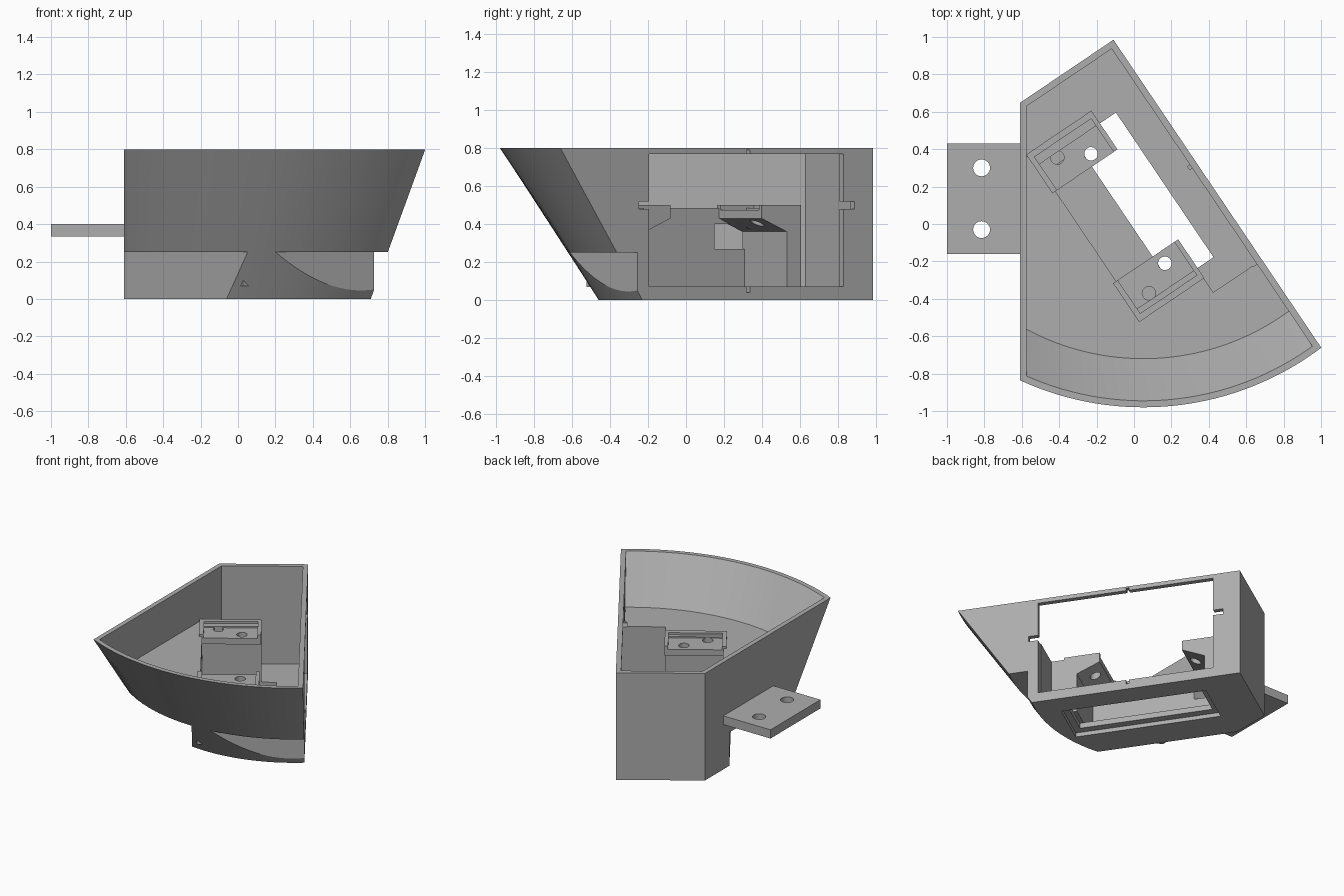
import bpy
import bmesh
import math
from mathutils import Vector

cube = bpy.data.objects.get("Cube")
if cube:
    bpy.data.objects.remove(cube, do_unlink=True)

grey = bpy.data.materials.new("plain grey")
grey.use_nodes = True
COLOR = (0.42, 0.42, 0.42, 1)
grey.diffuse_color = COLOR
grey.node_tree.nodes["Principled BSDF"].inputs["Base Color"].default_value = COLOR

# Slanted frame: OUT points out of the long wall, ALONG runs along it
ALONG = Vector((1.11, -1.645, 0)).normalized()
OUT = Vector((-ALONG.y, ALONG.x, 0))
CENTRE = Vector((0.05, 0.6, 0))
LEFT, WALL, BACK = -0.61, 0.46, -0.878
UP = Vector((0, 0, 1))


def at(n, d, z=0):
    return OUT * n + ALONG * d + UP * z


def side_point(x, d):
    """Point at a given x on the line of constant distance along the wall."""
    return Vector((x, (ALONG.x * x - d) / -ALONG.y, 0))


def finish(name, bm):
    bmesh.ops.recalc_face_normals(bm, faces=bm.faces)
    mesh = bpy.data.meshes.new(name)
    bm.to_mesh(mesh)
    bm.free()
    mesh.materials.append(grey)
    ob = bpy.data.objects.new(name, mesh)
    bpy.context.collection.objects.link(ob)
    return ob


def loft(name, low, high):
    bm = bmesh.new()
    a = [bm.verts.new(p) for p in low]
    b = [bm.verts.new(p) for p in high]
    bm.faces.new(a)
    bm.faces.new(b)
    for i in range(len(a)):
        j = (i + 1) % len(a)
        bm.faces.new((a[i], a[j], b[j], b[i]))
    return finish(name, bm)


def prism(name, pts, move):
    return loft(name, pts, [p + move for p in pts])


def box(name, n0, n1, d0, d1, z0, z1):
    pts = [at(n0, d0, z0), at(n1, d0, z0), at(n1, d1, z0), at(n0, d1, z0)]
    return prism(name, pts, UP * (z1 - z0))


def floor_cut(pts, z0, z1):
    return prism("cutter", [p + UP * z0 for p in pts], UP * (z1 - z0))


def rod(x, y, r, z0, z1):
    ring = [Vector((x + r * math.cos(a * math.tau / 32),
                    y + r * math.sin(a * math.tau / 32), z0)) for a in range(32)]
    return prism("cutter", ring, UP * (z1 - z0))


def outline(radius, inset, z, steps=40):
    """Straight back and sides closed by a front arc."""
    x, wall, back = LEFT + inset, WALL - inset, BACK + inset
    off = wall - CENTRE.dot(OUT)
    right = OUT * off + ALONG * math.sqrt(radius ** 2 - off ** 2)
    a0 = math.atan2(right.y, right.x)
    a1 = -math.acos((x - CENTRE.x) / radius)
    pts = [side_point(x, back), at(wall, back)]
    for i in range(steps + 1):
        a = a0 + (a1 - a0) * i / steps
        pts.append(CENTRE + Vector((math.cos(a), math.sin(a), 0)) * radius)
    return [p + UP * z for p in pts]


def cut(ob, cutters):
    for c in cutters:
        mod = ob.modifiers.new("cut", 'BOOLEAN')
        mod.operation = 'DIFFERENCE'
        mod.solver = 'EXACT'
        mod.object = c
        bpy.context.view_layer.objects.active = ob
        bpy.ops.object.modifier_apply(modifier=mod.name)
        bpy.data.objects.remove(c, do_unlink=True)


# Housing: flared shell with an arched front
housing = loft("housing", outline(1.06, 0, 0), outline(1.58, 0, 0.8))
T = 0.035
cavity_end = 0.54
cutters = [
    # upper tray
    loft("cutter", outline(1.32, T, 0.485), outline(1.617, T, 0.9)),
    # stepped underside
    box("cutter", -3, -0.305, -3, 3, -0.1, 0.25),
    box("cutter", -3, 3, 0.62, 3, -0.1, 0.25),
    # deep wells: beside the wall, behind the rear bracket, between brackets
    box("cutter", 0.147, WALL - T, BACK + T, cavity_end, 0.07, 0.6),
    floor_cut([side_point(LEFT + T, -0.62), side_point(LEFT + T, BACK + T),
               at(WALL - T, BACK + T), at(WALL - T, -0.62)], 0.07, 0.6),
    box("cutter", -0.25, 0.16, -0.548, 0.385, 0.07, 0.6),
    # side recess in the well
    floor_cut([Vector((-0.575, 0.15, 0)), Vector((-0.4, 0.15, 0)),
               at(-0.24, -0.54), Vector((-0.575, 0.37, 0))], 0.27, 0.4),
    # window in the long wall
    box("cutter", 0.4, 0.6, -0.69, cavity_end + 0.005, 0.0705, 0.77),
    # bottom slot with stepped rim
    box("cutter", -0.015, 0.253, -0.548, 0.385, -0.1, 0.2),
    box("cutter", -0.07, 0.29, -0.59, 0.43, -0.1, 0.03),
]
# small notches around the window
MID = -0.085
for d0, d1, z0, z1 in ((0.5, 0.61, 0.48, 0.52), (-0.76, -0.65, 0.48, 0.52),
                       (MID - 0.01, MID + 0.01, 0.74, 0.79),
                       (MID - 0.01, MID + 0.01, 0.04, 0.1)):
    cutters.append(box("cutter", 0.41, 0.5, d0, d1, z0, z1))
cut(housing, cutters)

# Mounting brackets: mirrored wedge blocks with an open pocket and two holes
profile = [(-0.63, 0.068), (-0.63, 0.5), (-0.38, 0.5),
           (-0.38, 0.43), (-0.54, 0.36), (-0.54, 0.068)]
holes = {"rear_bracket": ((-0.41, 0.355), (-0.23, 0.375)),
         "front_bracket": ((0.165, -0.21), (0.08, -0.37))}
brackets = []
for name, flip in (("rear_bracket", False), ("front_bracket", True)):
    def along(d):
        return -0.18 - d if flip else d
    ob = prism(name, [at(-0.27, along(d), z) for d, z in profile], OUT * 0.42)
    ends = sorted((along(-0.595), along(-0.3)))
    cut(ob, [box("cutter", -0.24, 0.125, ends[0], ends[1], 0.475, 0.6)]
        + [rod(x, y, 0.036, 0.38, 0.6) for x, y in holes[name]])
    brackets.append(ob)

# Side flange with two bolt holes
flange = prism("side_flange", [Vector((x, y, 0.335)) for x, y in
               ((-1, -0.16), (-0.59, -0.16), (-0.59, 0.43), (-1, 0.43))], UP * 0.065)
cut(flange, [rod(-0.815, y, 0.045, 0.2, 0.6) for y in (0.3, -0.03)])

# Smooth the curved faces, keep edges crisp
bpy.ops.object.select_all(action='DESELECT')
for ob in [housing, flange] + brackets:
    ob.select_set(True)
bpy.context.view_layer.objects.active = housing
bpy.ops.object.shade_smooth_by_angle(angle=math.radians(20))
